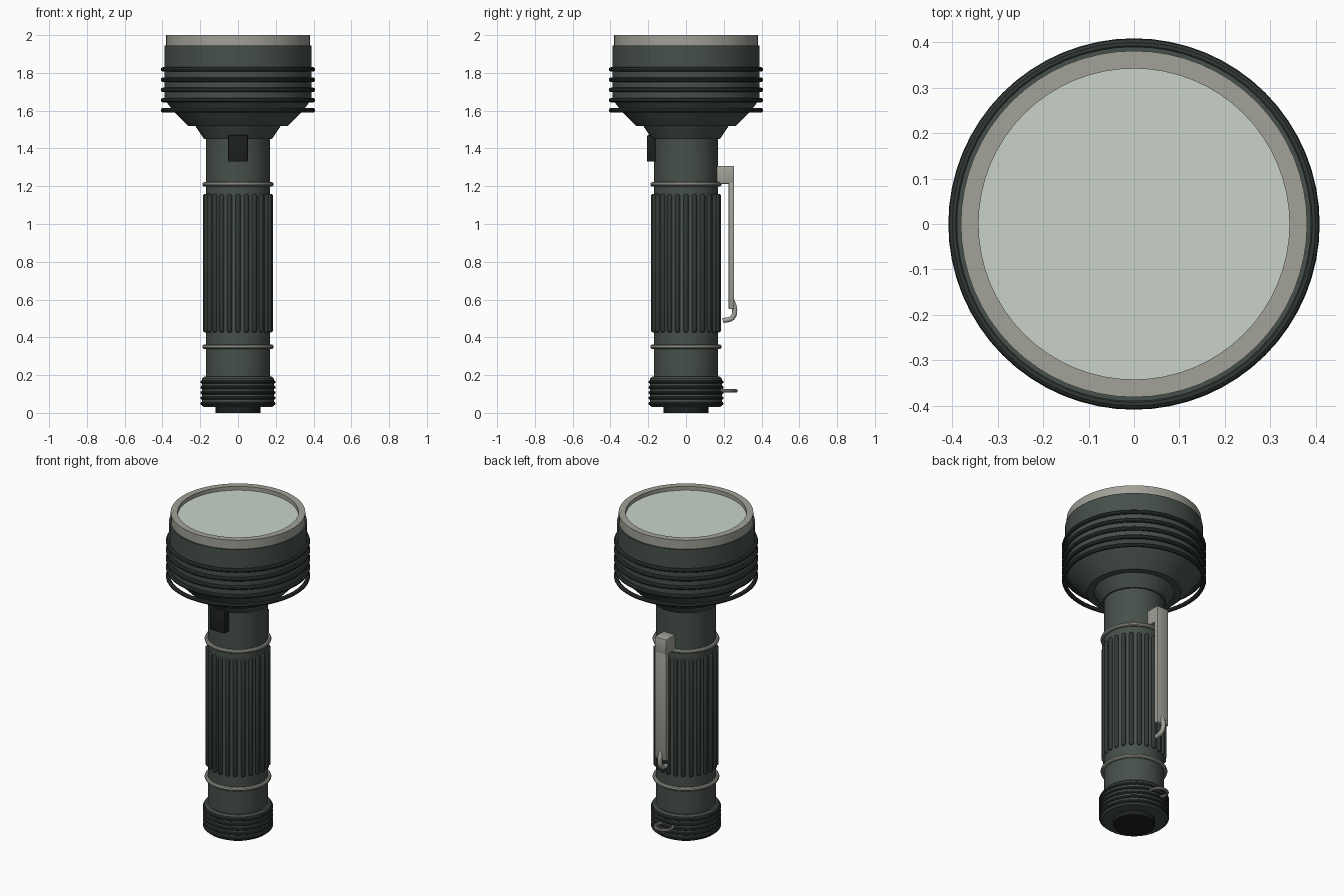
import bpy, bmesh, math
from mathutils import Vector, Matrix

if "Cube" in bpy.data.objects:
    bpy.data.objects.remove(bpy.data.objects["Cube"])


def material(name, rgb):
    m = bpy.data.materials.new(name)
    m.diffuse_color = (*rgb, 1)
    m.use_nodes = True
    m.node_tree.nodes["Principled BSDF"].inputs["Base Color"].default_value = m.diffuse_color
    return m


BODY = material("painted_metal", (0.062, 0.08, 0.07))
DARK = material("dark_metal", (0.03, 0.04, 0.035))
BLACK = material("rubber", (0.012, 0.014, 0.013))
STEEL = material("steel", (0.36, 0.36, 0.32))
GLASS = material("lens_glass", (0.58, 0.65, 0.59))


def finish(bm, name, mat, angle=30):
    bmesh.ops.recalc_face_normals(bm, faces=bm.faces)
    me = bpy.data.meshes.new(name)
    bm.to_mesh(me)
    bm.free()
    ob = bpy.data.objects.new(name, me)
    bpy.context.collection.objects.link(ob)
    me.materials.append(mat)
    bpy.ops.object.select_all(action='DESELECT')
    ob.select_set(True)
    bpy.context.view_layer.objects.active = ob
    bpy.ops.object.shade_smooth_by_angle(angle=math.radians(angle))
    return ob


def lathe(name, profile, mat, closed=False, steps=64):
    """Spin (radius, z) points around the z axis."""
    bm = bmesh.new()
    vs = [bm.verts.new((r, 0, z)) for r, z in profile]
    pairs = list(zip(vs, vs[1:])) + ([(vs[-1], vs[0])] if closed else [])
    edges = [bm.edges.new(p) for p in pairs]
    bmesh.ops.spin(bm, geom=vs + edges, axis=(0, 0, 1), cent=(0, 0, 0),
                   angle=math.tau, steps=steps)
    bmesh.ops.remove_doubles(bm, verts=bm.verts, dist=1e-5)
    return finish(bm, name, mat)


def ring(name, z, major, minor, mat, n=10):
    pts = [(major + minor * math.cos(math.tau * i / n),
            z + minor * math.sin(math.tau * i / n)) for i in range(n)]
    ob = lathe(name, pts, mat, closed=True)
    ob.data.polygons.foreach_set("use_smooth", [True] * len(ob.data.polygons))
    return ob


def box(name, lo, hi, mat, bevel=0.004):
    lo, hi = Vector(lo), Vector(hi)
    bm = bmesh.new()
    bmesh.ops.create_cube(bm, size=1, matrix=Matrix.Translation((lo + hi) / 2)
                          @ Matrix.Diagonal((*(hi - lo), 1)))
    bmesh.ops.bevel(bm, geom=bm.edges[:], offset=bevel, segments=2,
                    profile=0.5, affect='EDGES')
    return finish(bm, name, mat)


def tube(name, pts, radius, mat):
    cu = bpy.data.curves.new(name, 'CURVE')
    cu.dimensions = '3D'
    cu.bevel_depth, cu.bevel_resolution, cu.use_fill_caps = radius, 3, True
    sp = cu.splines.new('BEZIER')
    sp.bezier_points.add(len(pts) - 1)
    for p, co in zip(sp.bezier_points, pts):
        p.co = co
        p.handle_left_type = p.handle_right_type = 'AUTO'
    ob = bpy.data.objects.new(name, cu)
    bpy.context.collection.objects.link(ob)
    cu.materials.append(mat)


# Barrel and flared neck
lathe("barrel", [(0, 0.15), (0.17, 0.15), (0.17, 1.48), (0, 1.48)], BODY)
lathe("neck_flare", [(0, 1.45), (0.18, 1.45), (0.23, 1.525), (0, 1.525)], BODY)

# Lamp head with cooling rings
lathe("lamp_head", [(0, 1.52), (0.265, 1.52), (0.345, 1.602), (0.39, 1.66),
                    (0.39, 1.945), (0, 1.945)], BODY)
for i in range(5):
    ring(f"head_ring_{i + 1}", 1.602 + i * 0.054, 0.396, 0.0125, DARK)

# Bezel and lens
lathe("bezel", [(0.342, 1.94), (0.381, 1.94), (0.381, 2.0), (0.342, 2.0)],
      STEEL, closed=True)
lathe("lens", [(0, 1.95), (0.344, 1.95), (0.344, 1.976), (0, 1.976)], GLASS)

# Grip ribs: round-ended bars around the barrel
RIBS, RAD, Z0, Z1 = 24, 0.0135, 0.425, 1.16
bm = bmesh.new()
for k in range(RIBS):
    a = math.tau * k / RIBS
    made = bmesh.ops.create_uvsphere(bm, u_segments=12, v_segments=9, radius=RAD)
    for v in made["verts"]:
        v.co.z += Z1 - RAD if v.co.z > 0 else Z0 + RAD
        v.co += Vector((0.172 * math.sin(a), -0.172 * math.cos(a), 0))
finish(bm, "grip_ribs", DARK, 40)

# Steel trim rings
for label, z in (("upper", 1.21), ("lower", 0.35)):
    ring(f"{label}_trim_ring", z, 0.177, 0.012, STEEL)

# Tail cap, its knurl rings and the end button
lathe("tail_cap", [(0, 0.03), (0.18, 0.03), (0.19, 0.038), (0.19, 0.182),
                   (0.18, 0.192), (0, 0.192)], BODY)
for i in range(5):
    ring(f"tail_ring_{i + 1}", 0.05 + i * 0.0285, 0.19, 0.009, DARK)
lathe("tail_button", [(0, 0), (0.118, 0), (0.118, 0.035), (0, 0.035)], BLACK)

# Lanyard loop behind the tail cap
ob = ring("lanyard_loop", 0.117, 0.05, 0.009, STEEL)
ob.location.y = 0.215

# Slide switch on the front
box("switch", (-0.052, -0.207, 1.33), (0.052, -0.16, 1.47), BLACK, 0.006)

# Belt clip on the back
box("clip_mount", (-0.04, 0.16, 1.212), (0.04, 0.254, 1.308), STEEL)
box("clip_strip", (-0.04, 0.226, 0.55), (0.04, 0.254, 1.306), STEEL)
tube("clip_hook", [(0, 0.242, 0.60), (0, 0.258, 0.54), (0, 0.244, 0.503),
                   (0, 0.195, 0.488)], 0.014, STEEL)
